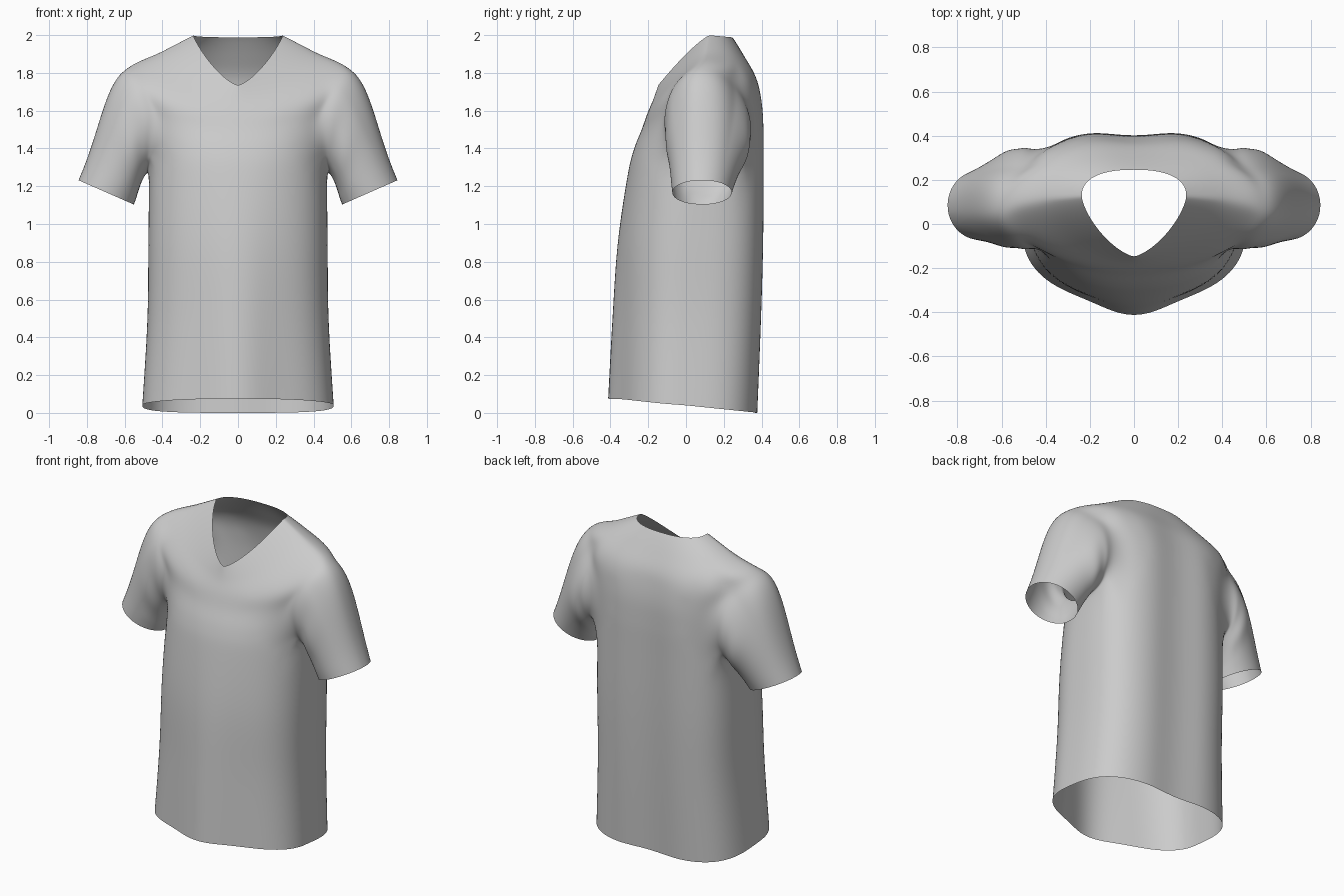
import bpy, bmesh
from math import sin, cos, pi, atan2, exp
from mathutils import Vector

if "Cube" in bpy.data.objects:
    bpy.data.objects.remove(bpy.data.objects["Cube"])

# Body rings: half width, y front, y centre, y back, z front, z side, z back, front / back roundness, front crease
RINGS = [
    (.507, -.350, -.02, .388, .075, .042, .000, 2.35, 3.2, .066),
    (.480, -.340, .00, .408, .500, .490, .480, 2.35, 3.2, .052),
    (.475, -.335, .02, .420, .900, .900, .900, 2.30, 3.2, .028),
    (.472, -.305, .05, .424, 1.25, 1.27, 1.30, 2.20, 3.0, .006),
    (.480, -.278, .06, .424, 1.39, 1.43, 1.47, 2.15, 2.9, 0),
    (.515, -.235, .07, .416, 1.50, 1.63, 1.63, 2.05, 2.7, 0),
    (.585, -.205, .08, .385, 1.585, 1.825, 1.77, 1.90, 2.4, 0),
    (.415, -.173, .11, .315, 1.66, 1.908, 1.89, 1.70, 2.4, 0),
    (.237, -.147, .125, .246, 1.735, 1.999, 1.988, 1.45, 2.4, 0),
]
STEPS, COLS = 4, 32
ROW0, ROW1, COL0, COL1 = 12, 24, 11, 23      # armhole window
SLEEVE_STEPS = 14


def spline(keys, u):
    """Smooth interpolation through the list of parameter tuples."""
    i = min(int(u), len(keys) - 2)
    t = u - i
    a, b, c, d = (keys[max(0, min(len(keys) - 1, i + k))] for k in (-1, 0, 1, 2))
    return [.5 * (2 * q + (r - p) * t + (2 * p - 5 * q + 4 * r - s) * t * t
                  + (3 * q - p - 3 * r + s) * t ** 3) for p, q, r, s in zip(a, b, c, d)]


def ring_point(ring, th):
    w, yf, yc, yb, zf, zs, zb, pf, pb, crease = ring
    p = pf if th < 0 else pb
    c, s = max(0, cos(th)) ** (2 / p), abs(sin(th)) ** (2 / p)
    x = w * c if c > 1e-4 else 0
    if th < 0:
        y = yc + (yf - yc) * s - crease * exp(-(x / .17) ** 2)
        return Vector((x, y, zs + (zf - zs) * s ** 1.25))
    dent = .026 * exp(-(x / .14) ** 2) * min(1, max(0, (1.97 - zb) * 4))
    return Vector((x, yc + (yb - yc) * s - dent * s, zs + (zb - zs) * s))


bm = bmesh.new()

# Body half, front centre to back centre
nrows = (len(RINGS) - 1) * STEPS
grid = []
for r in range(nrows + 1):
    ring = spline(RINGS, r / STEPS)
    row = []
    for k in range(COLS + 1):
        co = ring_point(ring, -pi / 2 + pi * k / COLS)
        if k in (0, COLS):
            co.x = 0
        row.append(bm.verts.new(co))
    grid.append(row)
for r in range(nrows):
    for k in range(COLS):
        if ROW0 <= r < ROW1 and COL0 <= k < COL1:
            continue
        bm.faces.new((grid[r][k], grid[r][k + 1], grid[r + 1][k + 1], grid[r + 1][k]))

# Armhole loop rounded into an oval
loop = [grid[ROW0][k] for k in range(COL0, COL1)]
loop += [grid[r][COL1] for r in range(ROW0, ROW1)]
loop += [grid[ROW1][k] for k in range(COL1, COL0, -1)]
loop += [grid[r][COL0] for r in range(ROW1, ROW0, -1)]
angles = []
for v in loop:
    a = atan2((v.co.y - .11) / .21, (v.co.z - 1.54) / .27)
    angles.append(a)
    v.co.x = max(v.co.x, .455)
    v.co.y = .11 - .02 * cos(a) + .22 * sin(a)
    v.co.z = 1.55 + .28 * cos(a)

# Sleeve swept from the armhole to the slanted cuff
cuff, up = Vector((.697, .085, 1.167)), Vector((.148, 0, .065))
down = Vector((.40, 0, -.915))
prev = loop
for j in range(1, SLEEVE_STEPS + 1):
    t = j / SLEEVE_STEPS
    cur = []
    for v, a in zip(loop, angles):
        p0 = v.co
        p3 = cuff + up * cos(a) + Vector((0, .158 * sin(a), 0))
        length = (p3 - p0).length
        p1 = p0 + Vector((.9, 0, -.42)) * length * .21
        p2 = p3 - down * length * .45
        p = (p0 * (1 - t) ** 3 + p1 * 3 * t * (1 - t) ** 2
             + p2 * 3 * t * t * (1 - t) + p3 * t ** 3)
        # fuller sleeve towards the back, soft folds fading from the armpit
        full = sin(pi * t) * (.045 if sin(a) > 0 else .015) * sin(a)
        fold = .012 * sin(t * 5 * pi) * (1 - t) * max(0, .6 - cos(a))
        fold *= abs(sin(a)) * min(1, length / .4)
        p += Vector((.3 * fold, fold * sin(a) + full, 0))
        cur.append(bm.verts.new(p))
    for i in range(len(loop)):
        n = (i + 1) % len(loop)
        bm.faces.new((prev[i], prev[n], cur[n], cur[i]))
    prev = cur

# Relax the seam between body and sleeve
centre = Vector((.5, .1, 1.55))
near = [v for v in bm.verts if not v.is_boundary and v.co.x > .2
        and (v.co - centre).length < .40]
for _ in range(3):
    bmesh.ops.smooth_vert(bm, verts=near, factor=.5, use_axis_x=True,
                          use_axis_y=True, use_axis_z=True)
bmesh.ops.recalc_face_normals(bm, faces=bm.faces)
for f in bm.faces:
    f.smooth = True

mesh = bpy.data.meshes.new("v_neck_shirt")
bm.to_mesh(mesh)
bm.free()
shirt = bpy.data.objects.new("v_neck_shirt", mesh)
bpy.context.collection.objects.link(shirt)

# Other half and final smoothing
mirror = shirt.modifiers.new("mirror", 'MIRROR')
mirror.use_clip = True
mirror.merge_threshold = .001
sub = shirt.modifiers.new("smooth", 'SUBSURF')
sub.levels = sub.render_levels = 1
